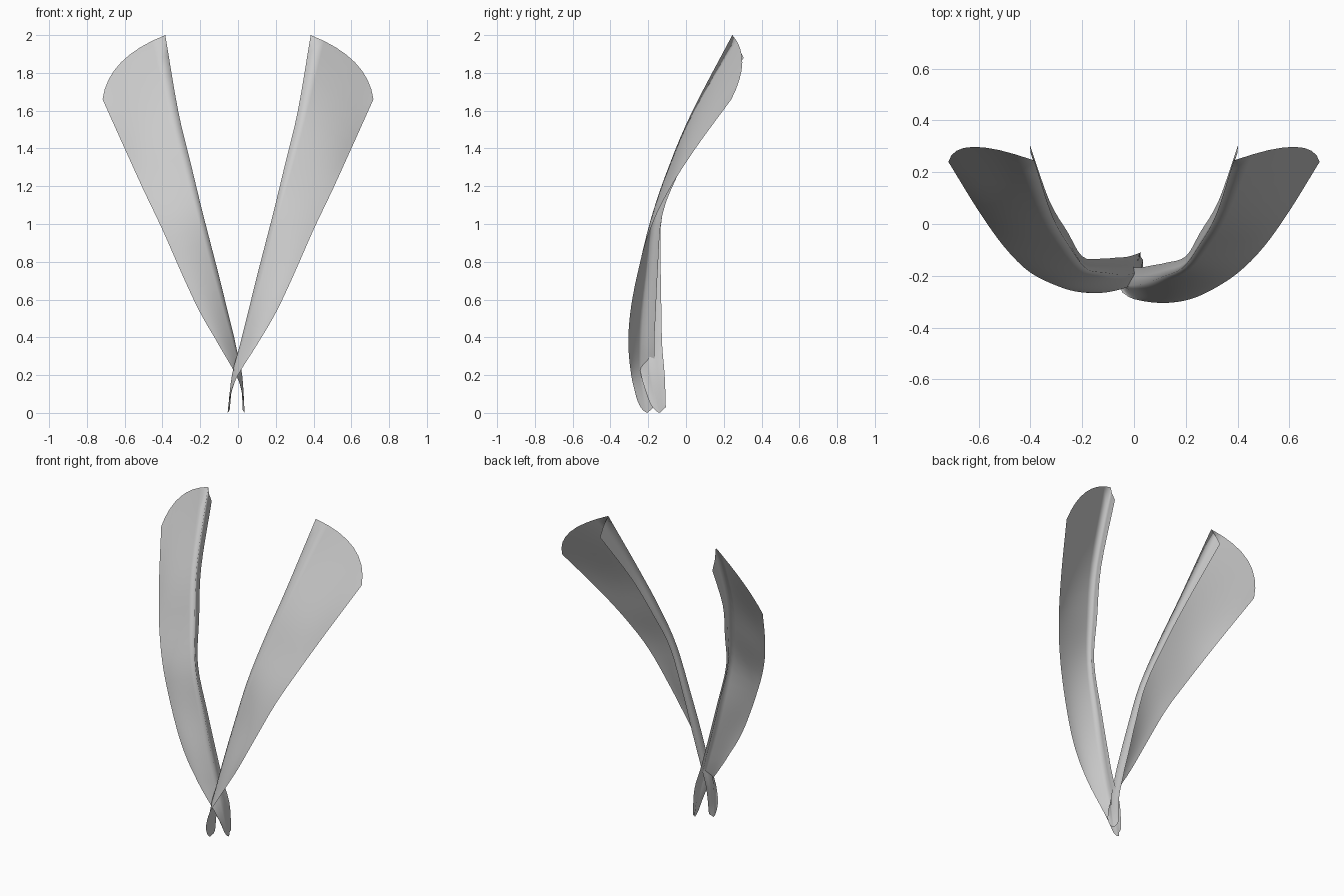
import bpy, bmesh
from mathutils import Vector

if "Cube" in bpy.data.objects:
    bpy.data.objects.remove(bpy.data.objects["Cube"])

# Cross-sections, top to bottom: outer edge, mid sheet, fold, back flap edge
SECTIONS = [
    [(.717, .24, 1.66), (.62, .298, 1.855), (.385, .245, 2.0), (.402, .305, 1.88)],
    [(.60, .05, 1.40), (.48, .035, 1.50), (.317, .035, 1.60), (.327, .09, 1.55)],
    [(.50, -.09, 1.18), (.39, -.095, 1.24), (.25, -.085, 1.32), (.257, -.03, 1.29)],
    [(.40, -.19, .97), (.30, -.188, 1.02), (.187, -.17, 1.06), (.20, -.125, 1.05)],
    [(.29, -.26, .72), (.21, -.247, .74), (.107, -.205, .75), (.122, -.15, .75)],
    [(.20, -.295, .53), (.135, -.277, .54), (.055, -.225, .54), (.07, -.16, .54)],
    [(.10, -.305, .36), (.06, -.282, .36), (.01, -.235, .36), (.022, -.168, .36)],
    [(.00, -.29, .20), (-.012, -.27, .20), (-.032, -.235, .20), (-.028, -.165, .20)],
    [(-.045, -.265, .09), (-.052, -.24, .03), (-.055, -.205, .0), (-.045, -.17, .03)],
]
STEPS = 4


def spline(pts, steps):
    """Smooth curve through the points, ends included."""
    p = [Vector(q) for q in pts]
    p = [2 * p[0] - p[1]] + p + [2 * p[-1] - p[-2]]
    out = []
    for i in range(1, len(p) - 2):
        a, b, c, d = p[i - 1:i + 3]
        for k in range(steps):
            t = k / steps
            out.append(.5 * (2 * b + (c - a) * t + (2 * a - 5 * b + 4 * c - d) * t * t
                             + (3 * b - a - 3 * c + d) * t ** 3))
    return out + [p[-2]]


def cross_section(o, m, f, b):
    """Curved front sheet to the fold, then the narrow back flap."""
    row = []
    for k in range(8):
        t = k / 8
        row.append(o * (1 - t) * (1 - 2 * t) + m * 4 * t * (1 - t) + f * t * (2 * t - 1))
    bow = (f + b) / 2 + Vector((.006, 0, 0))
    return row + [f, bow, b]


def lapel(name, left):
    rails = [spline([s[j] for s in SECTIONS], STEPS) for j in range(4)]
    rows = [cross_section(*r) for r in zip(*rails)]
    bm = bmesh.new()
    grid = []
    for row in rows:
        line = []
        for v in row:
            x, y, z = v
            if left:  # mirrored, and tucked behind the right lapel at the bottom
                x = -x - .02 * max(0, 1 - z / .4)
                y += .065 * max(0, 1 - z)
            line.append(bm.verts.new((x, y, z)))
        grid.append(line)
    for a, b in zip(grid, grid[1:]):
        for j in range(len(a) - 1):
            quad = (a[j], a[j + 1], b[j + 1], b[j])
            f = bm.faces.new(quad[::-1] if left else quad)
            f.smooth = True
    me = bpy.data.meshes.new(name)
    bm.to_mesh(me)
    bm.free()
    ob = bpy.data.objects.new(name, me)
    bpy.context.collection.objects.link(ob)


# Two crossing lapels
lapel("right_lapel", False)
lapel("left_lapel", True)
